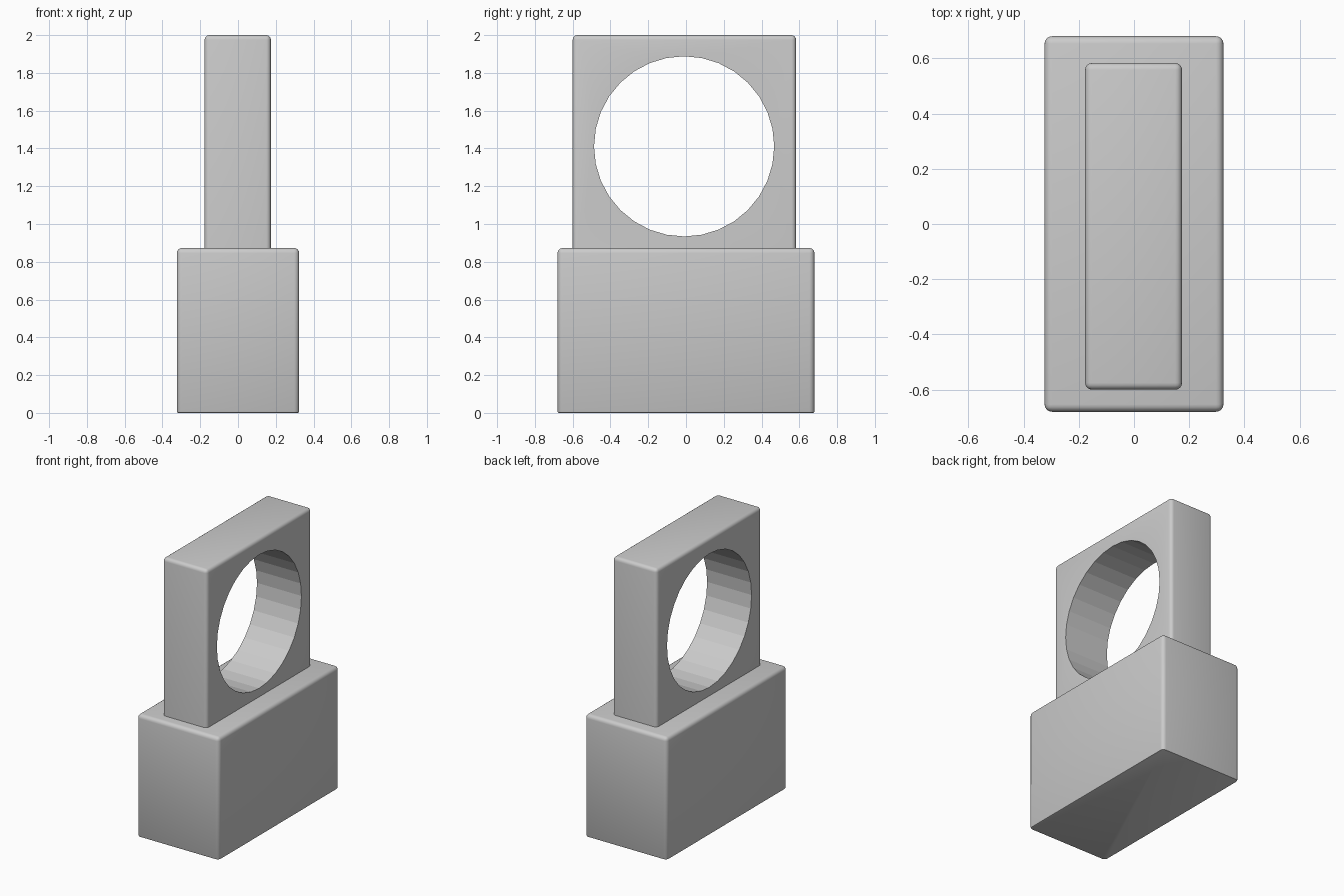
import bpy
import bmesh
import math
from mathutils import Matrix, Vector

if "Cube" in bpy.data.objects:
    bpy.data.objects.remove(bpy.data.objects["Cube"])


def rounded_box(name, lo, hi, radius, bottom_radius):
    lo, hi = Vector(lo), Vector(hi)
    bm = bmesh.new()
    bmesh.ops.create_cube(bm, size=1, matrix=Matrix.Translation((lo + hi) / 2)
                          @ Matrix.Diagonal((*(hi - lo), 1)))

    def bottom_edges():
        return [e for e in bm.edges
                if all(abs(v.co.z - lo.z) < 1e-5 for v in e.verts)]

    # Soft top and upright edges, tighter bottom rim
    low = set(bottom_edges())
    bmesh.ops.bevel(bm, geom=[e for e in bm.edges if e not in low],
                    offset=radius, segments=4, profile=0.5, affect='EDGES')
    if bottom_radius:
        bmesh.ops.bevel(bm, geom=bottom_edges(), offset=bottom_radius,
                        segments=2, profile=0.5, affect='EDGES')
    bmesh.ops.recalc_face_normals(bm, faces=bm.faces[:])
    mesh = bpy.data.meshes.new(name)
    bm.to_mesh(mesh)
    bm.free()
    obj = bpy.data.objects.new(name, mesh)
    bpy.context.collection.objects.link(obj)
    bpy.ops.object.select_all(action='DESELECT')
    obj.select_set(True)
    bpy.context.view_layer.objects.active = obj
    bpy.ops.object.shade_smooth_by_angle(angle=math.radians(35))
    return obj


# Base block
rounded_box("base_block", (-0.324, -0.68, 0), (0.324, 0.68, 0.873), 0.027, 0.008)

# Upright plate
plate = rounded_box("upright_plate", (-0.177, -0.60, 0.84), (0.174, 0.583, 2.0), 0.025, 0)

# Round opening through the plate, faceted
bpy.ops.mesh.primitive_cylinder_add(vertices=32, radius=0.477, depth=1,
                                    location=(0, -0.01, 1.411),
                                    rotation=(0, math.pi / 2, 0))
cutter = bpy.context.object
cutter.name = "opening_cutter"
cutter.hide_render = True
cut = plate.modifiers.new("opening", 'BOOLEAN')
cut.operation = 'DIFFERENCE'
cut.solver = 'EXACT'
cut.object = cutter
bpy.context.view_layer.objects.active = plate
bpy.ops.object.modifier_apply(modifier=cut.name)
bpy.data.objects.remove(cutter)
